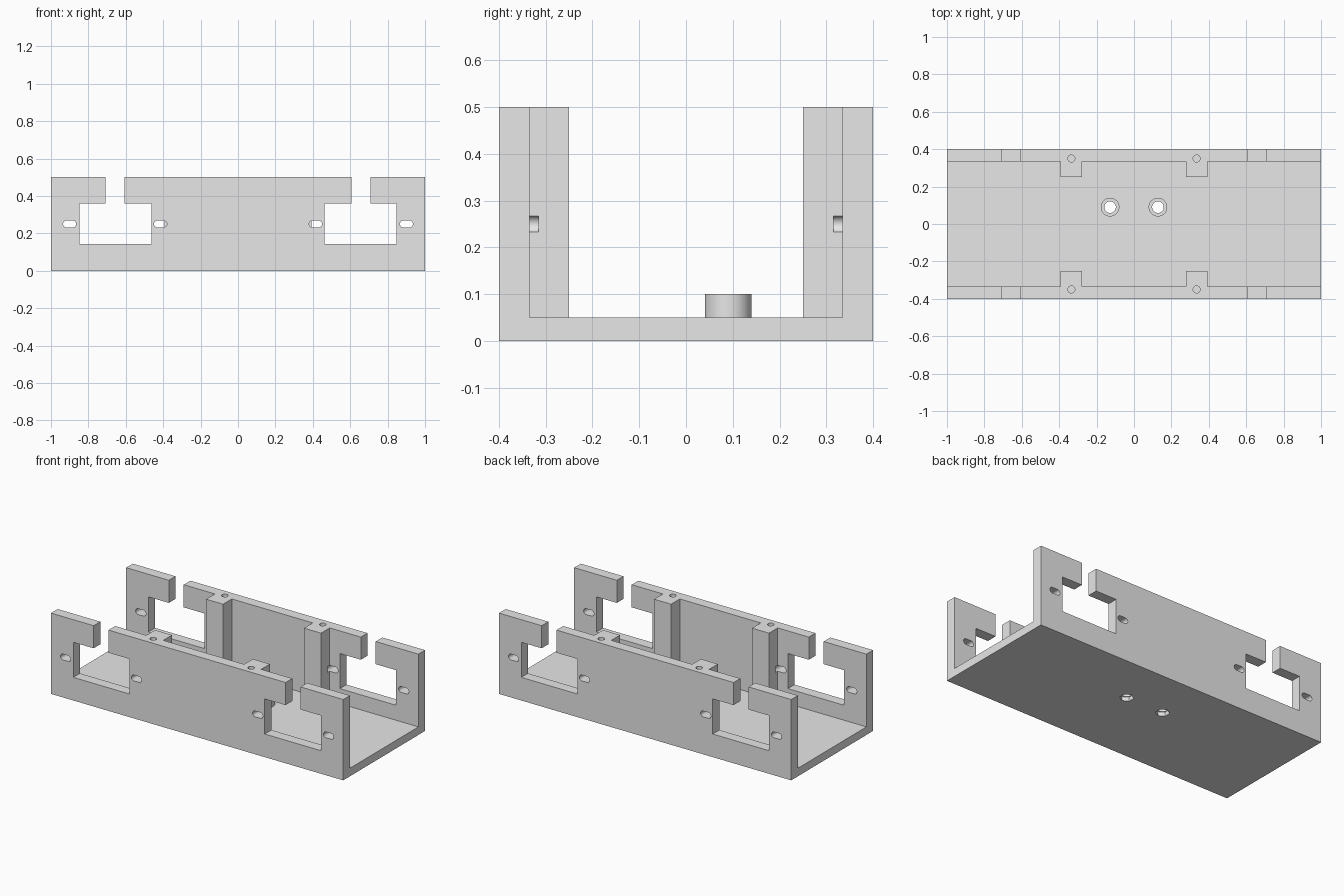
import bpy, bmesh, math
from mathutils import Vector

if "Cube" in bpy.data.objects:
    bpy.data.objects.remove(bpy.data.objects["Cube"], do_unlink=True)

grey = bpy.data.materials.new("light grey plastic")
grey.use_nodes = True
grey.diffuse_color = (0.8, 0.8, 0.8, 1)
grey.node_tree.nodes["Principled BSDF"].inputs["Base Color"].default_value = grey.diffuse_color


def prism(name, points, axis, lo, hi):
    """Extrude a flat outline along z (points are x, y) or y (points are x, z)."""
    place = (lambda p: (p[0], p[1], lo)) if axis == "z" else (lambda p: (p[0], lo, p[1]))
    shift = Vector((0, 0, hi - lo)) if axis == "z" else Vector((0, hi - lo, 0))
    bm = bmesh.new()
    face = bm.faces.new([bm.verts.new(place(p)) for p in points])
    grown = bmesh.ops.extrude_face_region(bm, geom=[face])["geom"]
    bmesh.ops.translate(bm, vec=shift, verts=[v for v in grown if isinstance(v, bmesh.types.BMVert)])
    bmesh.ops.recalc_face_normals(bm, faces=bm.faces)
    mesh = bpy.data.meshes.new(name)
    bm.to_mesh(mesh)
    bm.free()
    mesh.materials.append(grey)
    ob = bpy.data.objects.new(name, mesh)
    bpy.context.collection.objects.link(ob)
    return ob


def ring(cx, cy, r, n=32, stretch=0.0):
    """Circle outline, or a stadium when stretched along x."""
    pts = []
    for i in range(n):
        a = 2 * math.pi * (i + 0.5) / n
        pts.append((cx + r * math.cos(a) + math.copysign(stretch, math.cos(a)), cy + r * math.sin(a)))
    return pts


def combine(target, tool, operation="DIFFERENCE"):
    mod = target.modifiers.new(tool.name, "BOOLEAN")
    mod.operation, mod.solver, mod.object = operation, "EXACT", tool
    bpy.context.view_layer.objects.active = target
    bpy.ops.object.modifier_apply(modifier=mod.name)
    bpy.data.objects.remove(tool, do_unlink=True)


# Solid tray block
L, W, H = 1.0, 0.4, 0.5
FLOOR, WALL, POST = 0.05, 0.335, 0.25
tray = prism("tray", [(-L, -W), (L, -W), (L, W), (-L, W)], "z", 0, H)

# Open channel, notched so that four inner posts remain
side = [(1.1, WALL), (0.393, WALL), (0.393, POST), (0.277, POST), (0.277, WALL)]
half = side + [(-x, y) for x, y in reversed(side)]
outline = half + [(x, -y) for x, y in reversed(half)]
combine(tray, prism("channel_cutter", outline, "z", FLOOR, H + 0.1))

# Floor bosses with bolt holes and hexagonal nut pockets underneath
for s in (-1, 1):
    x, y = 0.128 * s, 0.09
    combine(tray, prism("boss", ring(x, y, 0.05), "z", 0.02, 0.1), "UNION")
    combine(tray, prism("bolt_hole", ring(x, y, 0.031), "z", -0.1, 0.2))
    combine(tray, prism("nut_pocket", ring(x, y, 0.04, 6), "z", -0.1, 0.025))

for s in (-1, 1):
    # Windows with a narrow cable slot open to the top, through both walls
    window = [(0.463, 0.143), (0.847, 0.143), (0.847, 0.36), (0.708, 0.36),
              (0.708, 0.6), (0.606, 0.6), (0.606, 0.36), (0.463, 0.36)]
    combine(tray, prism("window_cutter", [(s * x, z) for x, z in window], "y", -0.5, 0.5))
    for t in (-1, 1):
        # Elongated screw holes on each side of a window
        for x in (0.415, 0.9):
            lo, hi = sorted((t * 0.315, t * 0.5))
            combine(tray, prism("screw_slot", ring(s * x, 0.25, 0.018, 32, 0.017), "y", lo, hi))
        # Blind screw hole in the top of each post
        combine(tray, prism("post_hole", ring(s * 0.335, t * 0.35, 0.019, 24), "z", 0.35, 0.6))

# Smooth the round holes, keep the edges crisp
bpy.ops.object.select_all(action="DESELECT")
tray.select_set(True)
bpy.context.view_layer.objects.active = tray
bpy.ops.object.shade_smooth_by_angle(angle=math.radians(30))
